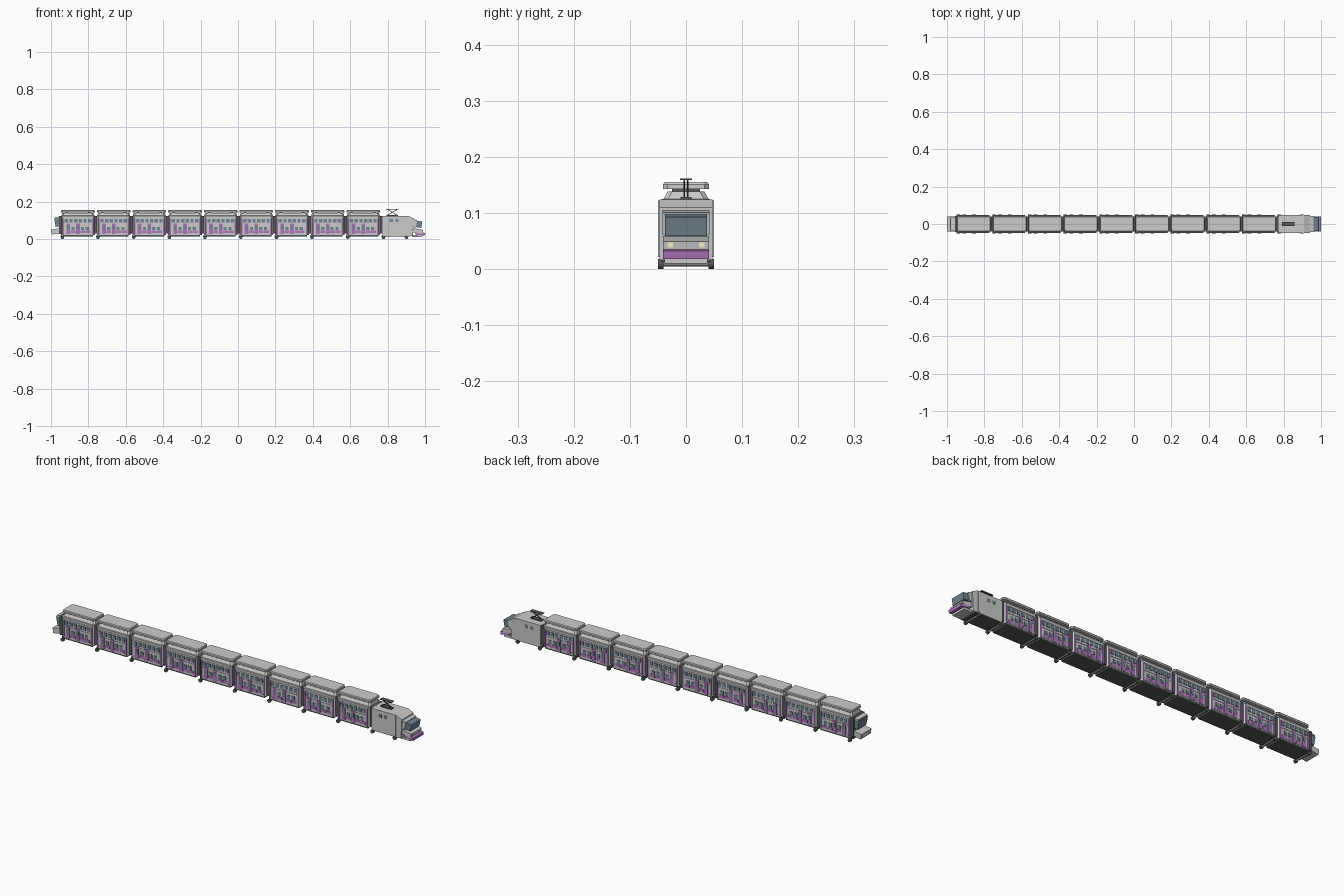
import bpy, bmesh, math
from mathutils import Matrix, Vector

if "Cube" in bpy.data.objects:
    bpy.data.objects.remove(bpy.data.objects["Cube"])

def material(name, col):
    m = bpy.data.materials.new(name)
    m.diffuse_color = (*col, 1)
    m.use_nodes = True
    m.node_tree.nodes["Principled BSDF"].inputs["Base Color"].default_value = m.diffuse_color
    return m

PURPLE = material("purple", (0.42, 0.18, 0.50))
GLASS = material("window_glass", (0.16, 0.23, 0.28))
DARK = material("dark", (0.09, 0.10, 0.10))
LAMP = material("lamp", (0.9, 0.85, 0.55))
LIGHT = material("body_grey", (0.52, 0.52, 0.53))

def finish(name, bm, mat):
    bmesh.ops.recalc_face_normals(bm, faces=bm.faces)
    me = bpy.data.meshes.new(name)
    bm.to_mesh(me)
    bm.free()
    ob = bpy.data.objects.new(name, me)
    bpy.context.collection.objects.link(ob)
    if mat:
        me.materials.append(mat)
    return ob

def boxes(name, items, mat=LIGHT, tilt=0):
    """items: list of (centre, size); tilt turns each box about y."""
    bm = bmesh.new()
    for c, s in items:
        M = Matrix.Translation(c) @ Matrix.Rotation(tilt, 4, 'Y') @ Matrix.Diagonal((*s, 1))
        bmesh.ops.create_cube(bm, size=1, matrix=M)
    return finish(name, bm, mat)

def loft(name, rings, mat=LIGHT):
    """Closed solid through rings of equal point count."""
    bm = bmesh.new()
    vs = [[bm.verts.new(p) for p in r] for r in rings]
    n = len(vs[0])
    for a, b in zip(vs, vs[1:]):
        for i in range(n):
            bm.faces.new((a[i], a[(i + 1) % n], b[(i + 1) % n], b[i]))
    bm.faces.new(vs[0])
    bm.faces.new(vs[-1])
    return finish(name, bm, mat)

def plan(cx, hx, hy, ch, z):
    """Rectangle in plan with chamfered corners."""
    return [(cx + x, y, z) for x, y in (
        (hx, hy - ch), (hx - ch, hy), (-hx + ch, hy), (-hx, hy - ch),
        (-hx, -hy + ch), (-hx + ch, -hy), (hx - ch, -hy), (hx, -hy + ch))]

def rods(name, pairs, r, mat=DARK, n=8):
    bm = bmesh.new()
    for a, b in pairs:
        a, b = Vector(a), Vector(b)
        d = b - a
        M = Matrix.Translation((a + b) / 2) @ d.to_track_quat('Z', 'Y').to_matrix().to_4x4()
        bmesh.ops.create_cone(bm, cap_ends=True, segments=n, radius1=r, radius2=r,
                              depth=d.length, matrix=M)
    return finish(name, bm, mat)

def wheelset(x):
    rods("axle", [((x, -0.042, 0.009), (x, 0.042, 0.009))], 0.004, LIGHT)
    rods("wheels", [((x, s * 0.04, 0.009), (x, s * 0.05, 0.009)) for s in (-1, 1)], 0.009, DARK, 12)
    boxes("bogie_frame", [((x, 0, 0.015), (0.02, 0.07, 0.008))], DARK)

# Double-deck coaches
PITCH, START = 0.1907, -0.951
for k in range(9):
    c = START + PITCH * (k + 0.5)
    loft("coach_body", [plan(c, 0.09, 0.046, 0.008, 0.022), plan(c, 0.09, 0.046, 0.008, 0.124),
                        plan(c, 0.088, 0.04, 0.008, 0.125), plan(c, 0.084, 0.033, 0.008, 0.138)])
    loft("coach_roof", [plan(c, 0.09, 0.041, 0.008, 0.143), plan(c, 0.09, 0.041, 0.008, 0.151),
                        plan(c, 0.087, 0.038, 0.008, 0.155)])
    boxes("roof_mount", [((c + dx, 0, 0.14), (0.012, 0.05, 0.01)) for dx in (-0.06, 0.06)], DARK)
    boxes("underframe", [((c, 0, 0.0195), (0.16, 0.088, 0.009))], DARK)
    rails, ends, doors, door_glass, win = [], [], [], [], []
    for s in (-1, 1):
        y = s * 0.0465
        rails += [((c, y, z), (0.164, 0.003, 0.004)) for z in (0.03, 0.078, 0.112)]
        ends += [((c + dx, y, 0.068), (0.008, 0.004, 0.086)) for dx in (-0.078, 0.078)]
        doors += [((c + dx, y, 0.055), (0.02, 0.006, 0.058)) for dx in (-0.052, 0.0)]
        doors += [((c + dx, y, 0.038), (0.026, 0.003, 0.014)) for dx in (-0.026, 0.026, 0.055)]
        door_glass += [((c + dx, y, 0.062), (0.012, 0.0075, 0.02)) for dx in (-0.052, 0.0)]
        win += [((c + dx, y, 0.057), (0.017, 0.004, 0.017)) for dx in (-0.026, 0.024, 0.05)]
        win += [((c - 0.0625 + 0.025 * i, y, 0.097), (0.018, 0.004, 0.018)) for i in range(6)]
    boxes("side_rails", rails)
    boxes("end_panels", ends, PURPLE)
    boxes("doors", doors, PURPLE)
    boxes("door_windows", door_glass, GLASS)
    boxes("coach_windows", win, GLASS)

# Gangways between coaches and wheelsets beside them
for k in range(10):
    x = START + PITCH * k
    if k:
        boxes("gangway", [((x, 0, 0.077), (0.014, 0.08, 0.095))], DARK)
    wheelset(x + 0.012)
wheelset(0.9)

# Power car: body, tapered cab, windows
loft("power_car_body", [[(x, s * 0.047, z) for x, z in (
    (0.772, 0.016), (0.935, 0.016), (0.94, 0.11), (0.91, 0.124), (0.772, 0.124))] for s in (-1, 1)])
boxes("power_car_floor", [((0.845, 0, 0.0155), (0.15, 0.088, 0.005))], DARK)
boxes("power_car_windows", [((x, s * 0.0468, 0.098), (0.018, 0.003, 0.016))
                            for x in (0.82, 0.85) for s in (-1, 1)], GLASS)
boxes("cab_side_posts", [((0.905, s * 0.048, 0.072), (0.006, 0.003, 0.1)) for s in (-1, 1)])

# Front nose: tilted windscreen block, lamp panel, bumper
boxes("windscreen", [((0.96, 0, 0.08), (0.045, 0.074, 0.034))], GLASS, 0.18)
boxes("windscreen_frame", [((0.945, 0, 0.083), (0.02, 0.084, 0.04))], LIGHT, 0.18)
boxes("lamp_panel", [((0.962, 0, 0.043), (0.05, 0.082, 0.022))], LIGHT, 0.18)
boxes("front_bumper", [((0.974, 0, 0.029), (0.05, 0.082, 0.015))], PURPLE, 0.15)
boxes("front_valance", [((0.955, 0, 0.016), (0.05, 0.076, 0.011))])
boxes("headlamps", [((0.987, s * 0.028, 0.043), (0.004, 0.01, 0.009)) for s in (-1, 1)], LAMP)

# Rear nose
boxes("rear_cab", [((-0.948, 0, 0.075), (0.02, 0.084, 0.095))], DARK)
boxes("rear_windscreen", [((-0.964, 0, 0.09), (0.03, 0.07, 0.045))], GLASS, -0.18)
boxes("rear_visor", [((-0.962, 0, 0.116), (0.034, 0.074, 0.006))], LIGHT, -0.18)
boxes("rear_bumper", [((-0.975, 0, 0.041), (0.045, 0.08, 0.026))], LIGHT, -0.18)
boxes("tail_lamps", [((-0.998, s * 0.028, 0.041), (0.004, 0.01, 0.009)) for s in (-1, 1)], LAMP)

# Pantograph
boxes("pantograph_base", [((0.825, 0, 0.126), (0.06, 0.02, 0.006))], DARK)
rods("pantograph_arms", [((0.825 + a * 0.025, y, 0.128), (0.825 - a * 0.025, y, 0.158))
                         for a in (-1, 1) for y in (-0.003, 0.003)], 0.0015)
boxes("pantograph_head", [((0.825, 0, 0.16), (0.065, 0.022, 0.003))], DARK)
